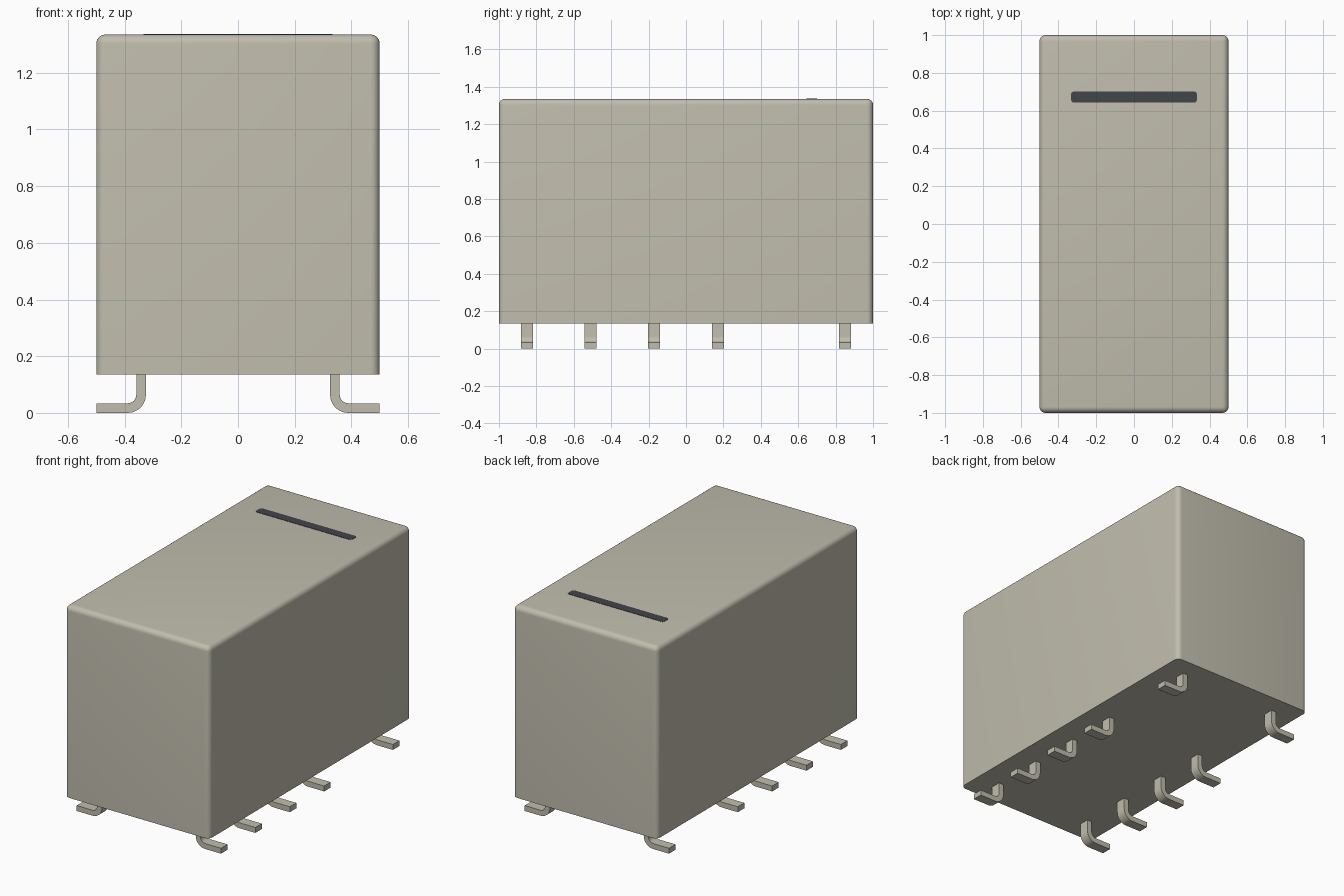
import bpy, bmesh
from math import pi, sin, cos, radians

if "Cube" in bpy.data.objects:
    bpy.data.objects.remove(bpy.data.objects["Cube"], do_unlink=True)


def material(name, rgb):
    mat = bpy.data.materials.new(name)
    mat.use_nodes = True
    mat.diffuse_color = (*rgb, 1)
    mat.node_tree.nodes["Principled BSDF"].inputs["Base Color"].default_value = (*rgb, 1)
    return mat


def finish(bm, name, mat):
    bmesh.ops.recalc_face_normals(bm, faces=bm.faces)
    mesh = bpy.data.meshes.new(name)
    bm.to_mesh(mesh)
    bm.free()
    mesh.materials.append(mat)
    obj = bpy.data.objects.new(name, mesh)
    bpy.context.collection.objects.link(obj)
    bpy.ops.object.select_all(action='DESELECT')
    obj.select_set(True)
    bpy.context.view_layer.objects.active = obj
    bpy.ops.object.shade_smooth_by_angle(angle=radians(35))
    return obj


def box(x, y, z):
    """Box spanning the given (low, high) ranges."""
    bm = bmesh.new()
    bmesh.ops.create_cube(bm, size=1)
    for v in bm.verts:
        for i, (low, high) in enumerate((x, y, z)):
            v.co[i] = low if v.co[i] < 0 else high
    return bm


def is_upright(edge):
    a, b = edge.verts
    return abs(a.co.z - b.co.z) > 1e-5


beige = material("warm beige", (0.53, 0.51, 0.42))
charcoal = material("charcoal", (0.052, 0.06, 0.068))

BOTTOM, TOP = 0.135, 1.335

# Case: rounded on the corners and top rim, sharp at the base
bm = box((-0.5, 0.5), (-1, 1), (BOTTOM, TOP))
rounded = [e for e in bm.edges
           if is_upright(e) or all(v.co.z > 1 for v in e.verts)]
bmesh.ops.bevel(bm, geom=rounded, offset=0.032, segments=6, profile=0.5,
                affect='EDGES')
finish(bm, "case", beige)

# Thin marking bar on the top
bm = box((-0.333, 0.333), (0.643, 0.701), (TOP - 0.004, TOP + 0.002))
bmesh.ops.bevel(bm, geom=[e for e in bm.edges if is_upright(e)],
                offset=0.014, segments=3, profile=0.5, affect='EDGES')
finish(bm, "marking_bar", charcoal)

# Bent pins: a J-shaped profile extruded along the case
INNER, THICK, RADIUS, WIDTH = 0.325, 0.034, 0.064, 0.064
STEPS = 8


def bend(radius):
    angles = [pi + pi / 2 * i / STEPS for i in range(STEPS + 1)]
    return [(INNER + RADIUS + radius * cos(a), RADIUS + radius * sin(a))
            for a in angles]


profile = ([(INNER, BOTTOM + 0.01)] + bend(RADIUS)
           + [(0.5, 0), (0.5, THICK)] + bend(RADIUS - THICK)[::-1]
           + [(INNER + THICK, BOTTOM + 0.01)])

for side, label in ((1, "left"), (-1, "right")):
    for n, y in enumerate((-0.85, -0.51, -0.17, 0.17, 0.85), 1):
        bm = bmesh.new()
        face = bm.faces.new([bm.verts.new((side * x, y - WIDTH / 2, z))
                             for x, z in profile])
        ext = bmesh.ops.extrude_face_region(bm, geom=[face])
        moved = [g for g in ext["geom"] if isinstance(g, bmesh.types.BMVert)]
        bmesh.ops.translate(bm, vec=(0, WIDTH, 0), verts=moved)
        finish(bm, f"{label}_pin_{n}", beige)
